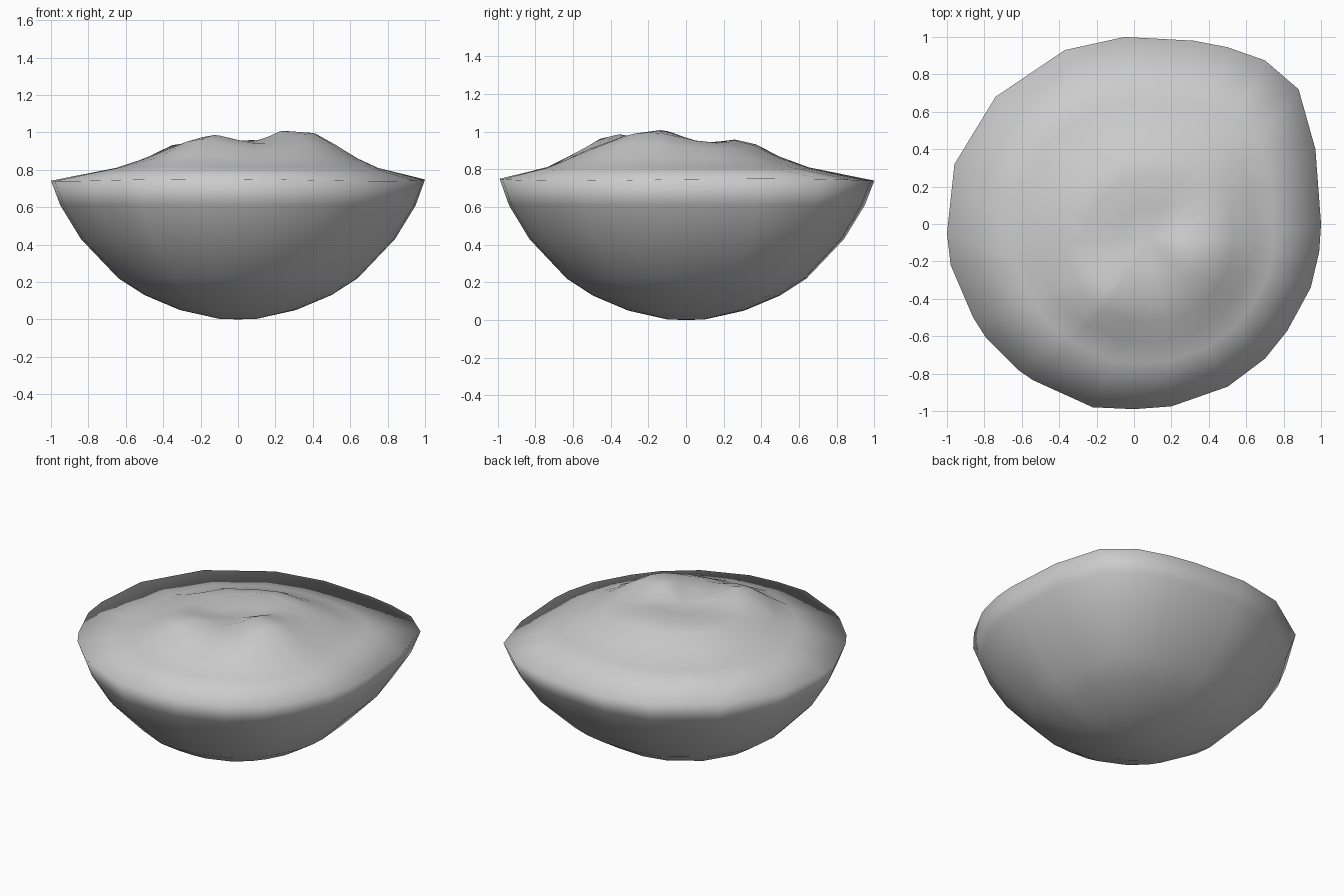
import bpy, bmesh, math

if "Cube" in bpy.data.objects:
    bpy.data.objects.remove(bpy.data.objects["Cube"])

# Irregular rim outline seen from above (counter-clockwise from +x)
RIM = [(1, 0), (.97, .4), (.88, .72), (.7, .875), (.5, .945), (.32, .98),
       (-.05, 1), (-.37, .93), (-.74, .68), (-.96, .32), (-1, -.05),
       (-.98, -.22), (-.86, -.5), (-.79, -.61), (-.62, -.78), (-.54, -.835),
       (-.22, -.98), (0, -.99), (.2, -.975), (.5, -.87), (.7, -.72),
       (.82, -.57), (.945, -.34), (.99, -.15)]

# Profiles as (fraction of rim radius, height)
BOWL = [(.1, .003), (.31, .05), (.5, .13), (.64, .22), (.84, .43), (.95, .61)]
EDGE = [(1, .745)]
MOUND = [(.7, .81), (.57, .858), (.45, .912), (.34, .935), (.17, .925)]

# Broad lumps on the off-centre mound: x, y, height change, spread
LUMPS = [(.29, -.16, .09, .19), (-.16, -.4, .055, .2), (-.34, .15, .025, .17),
         (.1, .3, .025, .2), (.07, -.52, -.02, .12)]
CX, CY = .08, -.08


def lump(x, y):
    return sum(h * math.exp(-((x - a) ** 2 + (y - b) ** 2) / (s * s))
               for a, b, h, s in LUMPS)


bm = bmesh.new()


def ring(s, z, kind):
    out = []
    for i, (x, y) in enumerate(RIM):
        px, py, dz = x * s, y * s, 0
        if kind == "edge":
            dz = .006 * math.sin(3 * math.atan2(y, x) + .5)
        if kind == "mound":
            k = min(1, (1 - s) * 2)
            px, py = px + CX * k, py + CY * k
            dz = lump(px, py)
        out.append(bm.verts.new((px, py, z + dz)))
    return out


# Underside, rim and heaped top as one closed skin
rings = [ring(s, z, "bowl") for s, z in BOWL]
rings += [ring(s, z, "edge") for s, z in EDGE]
rings += [ring(s, z, "mound") for s, z in MOUND]
n = len(RIM)
for a, b in zip(rings, rings[1:]):
    for i in range(n):
        j = (i + 1) % n
        bm.faces.new((a[i], a[j], b[j], b[i]))
base = bm.verts.new((0, 0, 0))
top = bm.verts.new((CX, CY, .91 + lump(CX, CY)))
for i in range(n):
    j = (i + 1) % n
    bm.faces.new((rings[0][j], rings[0][i], base))
    bm.faces.new((rings[-1][i], rings[-1][j], top))
bmesh.ops.recalc_face_normals(bm, faces=bm.faces)
for f in bm.faces:
    f.smooth = True

mesh = bpy.data.meshes.new("heaped_bowl")
bm.to_mesh(mesh)
bm.free()
obj = bpy.data.objects.new("heaped_bowl", mesh)
bpy.context.collection.objects.link(obj)
